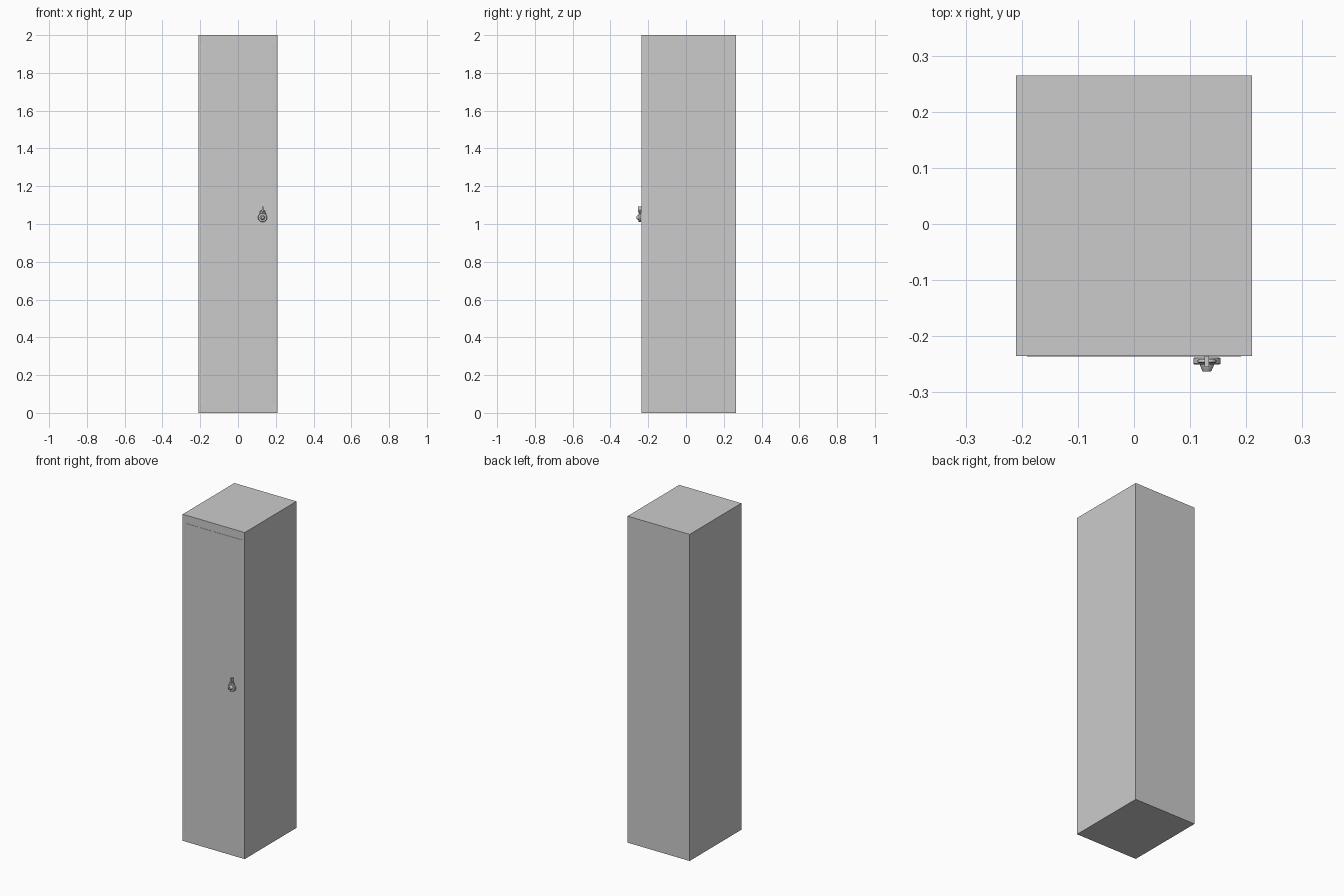
import bpy, bmesh, math
from mathutils import Matrix

if "Cube" in bpy.data.objects:
    bpy.data.objects.remove(bpy.data.objects["Cube"])

LX, LZ = 0.13, 1.034      # padlock centre
FRONT = -0.235            # cabinet front plane


def make(name, bm, smooth=False):
    bmesh.ops.recalc_face_normals(bm, faces=bm.faces)
    me = bpy.data.meshes.new(name)
    bm.to_mesh(me)
    bm.free()
    ob = bpy.data.objects.new(name, me)
    bpy.context.collection.objects.link(ob)
    if smooth:
        bpy.ops.object.select_all(action='DESELECT')
        bpy.context.view_layer.objects.active = ob
        ob.select_set(True)
        bpy.ops.object.shade_smooth_by_angle(angle=math.radians(35))
    return ob


def box(name, x0, x1, y0, y1, z0, z1):
    bm = bmesh.new()
    m = Matrix.Translation(((x0+x1)/2, (y0+y1)/2, (z0+z1)/2)) @ Matrix.Diagonal((x1-x0, y1-y0, z1-z0, 1))
    bmesh.ops.create_cube(bm, size=1, matrix=m)
    return make(name, bm)


def lathe(name, profile, n=32):
    """Rings of (radius, y) around the padlock's front-back axis."""
    bm = bmesh.new()
    rings = [[bm.verts.new((LX + r*math.cos(2*math.pi*i/n), y, LZ + r*math.sin(2*math.pi*i/n)))
              for i in range(n)] for r, y in profile]
    for a, b in zip(rings, rings[1:]):
        for i in range(n):
            j = (i + 1) % n
            bm.faces.new((a[i], a[j], b[j], b[i]))
    bm.faces.new(rings[0])
    bm.faces.new(rings[-1])
    return make(name, bm, True)


# Cabinet
box("cabinet", -0.21, 0.21, FRONT, 0.265, 0, 2)

# Door: very thin raised panel with shallow side bevels
bm = bmesh.new()
section = [(-0.2, FRONT), (-0.18, FRONT-0.0015), (0.18, FRONT-0.0015), (0.2, FRONT)]
low, high = [[bm.verts.new((x, y, z)) for x, y in section] for z in (0.053, 1.95)]
bm.faces.new(low)
bm.faces.new(high)
for i in range(4):
    j = (i + 1) % 4
    bm.faces.new((low[i], low[j], high[j], high[i]))
make("door", bm)

# Padlock body and tapered dial
lathe("padlock_body", [(0.022, -0.238), (0.024, -0.239), (0.024, -0.249), (0.022, -0.2505)])
lathe("dial", [(0.013, -0.250), (0.012, -0.253), (0.008, -0.262), (0.007, -0.263)], 24)

# Shackle
cu = bpy.data.curves.new("shackle", 'CURVE')
cu.dimensions = '3D'
cu.bevel_depth = 0.003
cu.bevel_resolution = 2
cu.use_fill_caps = True
pts = [(-0.014, 1.045)] + [(-0.014*math.cos(math.pi*i/12), 1.058 + 0.014*math.sin(math.pi*i/12))
                           for i in range(13)] + [(0.014, 1.045)]
sp = cu.splines.new('POLY')
sp.points.add(len(pts) - 1)
for p, (x, z) in zip(sp.points, pts):
    p.co = (LX + x, -0.2445, z, 1)
bpy.context.collection.objects.link(bpy.data.objects.new("shackle", cu))

# Hasp: bracket of small plates the shackle passes through
box("hasp_arm", LX-0.004, LX+0.004, -0.255, FRONT, 1.062, 1.092)
